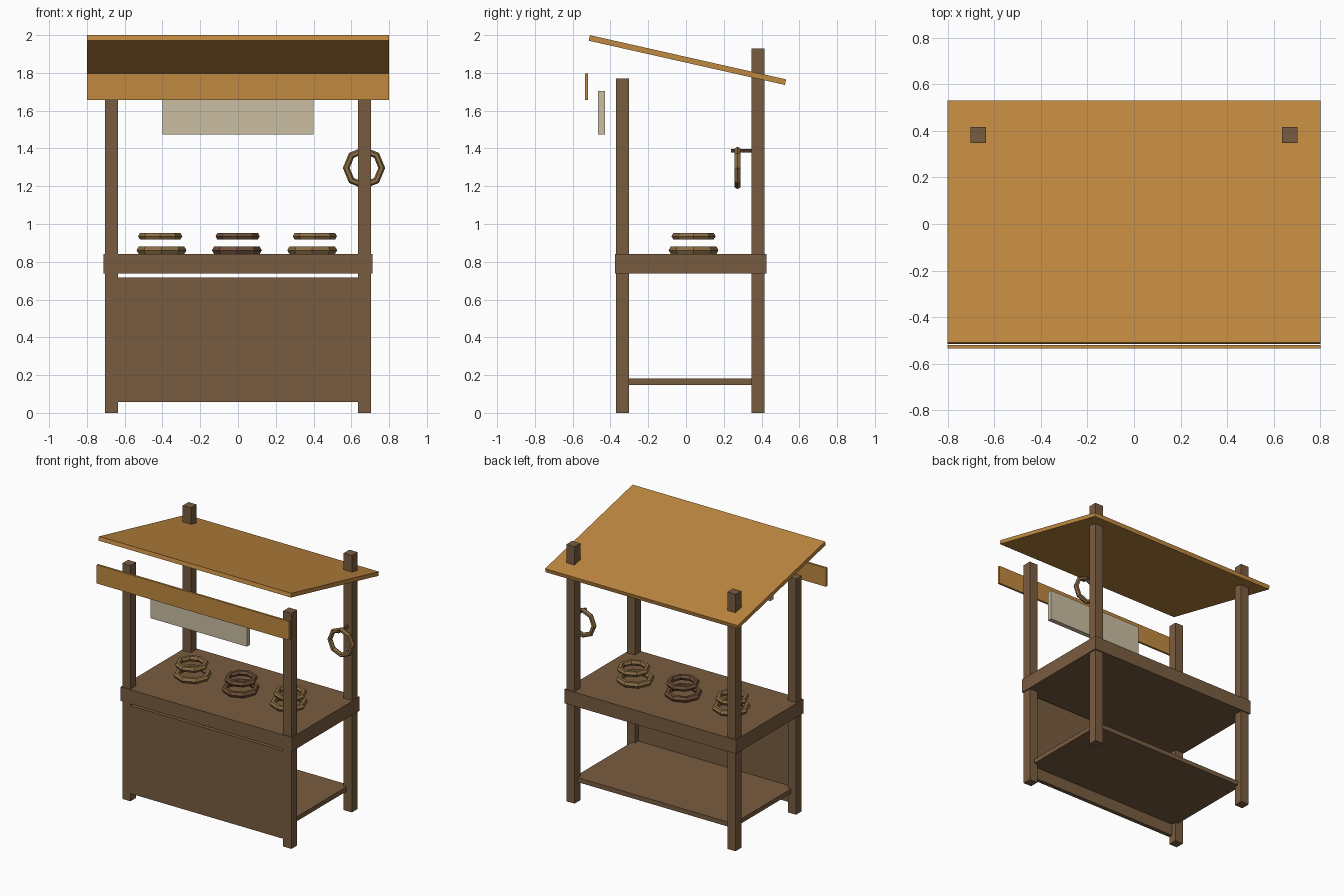
import bpy
from math import radians

cube = bpy.data.objects.get("Cube")
if cube:
    bpy.data.objects.remove(cube, do_unlink=True)


def material(name, r, g, b):
    """Make a flat colour from 0-255 display values."""
    col = [((c / 255 + 0.055) / 1.055) ** 2.4 for c in (r, g, b)] + [1]
    m = bpy.data.materials.new(name)
    m.use_nodes = True
    m.diffuse_color = col
    m.node_tree.nodes["Principled BSDF"].inputs["Base Color"].default_value = col
    return m


WOOD = material("brown wood", 121, 92, 64)
ROOF = material("orange wood", 192, 137, 64)
CREAM = material("cream board", 203, 191, 162)
TAN = material("tan ring", 140, 110, 68)
UMBER = material("umber ring", 112, 80, 58)


def finish(name, mat):
    o = bpy.context.object
    o.name = o.data.name = name
    o.data.materials.append(mat)
    return o


def box(name, x, y, z, mat, tilt=0):
    """Box from (min, max) pairs, optionally tilted about x."""
    spans = (x, y, z)
    bpy.ops.mesh.primitive_cube_add(size=1, location=[sum(s) / 2 for s in spans])
    o = finish(name, mat)
    o.scale = [s[1] - s[0] for s in spans]
    o.rotation_euler.x = radians(tilt)
    return o


def ring(name, loc, major, minor, mat, tilt=0):
    bpy.ops.mesh.primitive_torus_add(
        location=loc, rotation=(radians(tilt), 0, 0), major_radius=major,
        minor_radius=minor, major_segments=8, minor_segments=6)
    return finish(name, mat)


# Four posts, the back pair passing through the roof
for side, sx in (("left", 1), ("right", -1)):
    x = sorted((sx * 0.635, sx * 0.703))
    box(f"front_post_{side}", x, (-0.37, -0.302), (0, 1.77), WOOD)
    box(f"back_post_{side}", x, (0.348, 0.416), (0, 1.93), WOOD)

# Counter, front panel and low shelf
box("counter", (-0.712, 0.712), (-0.377, 0.425), (0.737, 0.842), WOOD)
box("front_panel", (-0.69, 0.69), (-0.37, -0.34), (0.058, 0.718), WOOD)
box("shelf", (-0.66, 0.66), (-0.35, 0.38), (0.148, 0.182), WOOD)

# Sloping roof, fascia board and hanging sign
box("roof", (-0.8, 0.8), (-0.525, 0.54), (1.853, 1.883), ROOF, -12.7)
box("fascia", (-0.8, 0.8), (-0.535, -0.519), (1.656, 1.796), ROOF)
box("sign_board", (-0.4, 0.4), (-0.465, -0.43), (1.475, 1.705), CREAM)

# Pairs of stacked rings on the counter
for spot, low_x, high_x, mat in (("right", -0.405, -0.412, TAN),
                                 ("middle", -0.006, -0.002, UMBER),
                                 ("left", 0.393, 0.407, TAN)):
    ring(f"lower_ring_{spot}", (low_x, 0.04, 0.861), 0.11, 0.022, mat)
    ring(f"upper_ring_{spot}", (high_x, 0.04, 0.935), 0.096, 0.021, mat)

# Ring hanging from a peg on the left back post
ring("hanging_ring", (0.667, 0.273, 1.297), 0.094, 0.018, TAN, 90)
bpy.ops.mesh.primitive_cylinder_add(vertices=8, radius=0.01, depth=0.13,
                                    location=(0.667, 0.303, 1.388),
                                    rotation=(radians(90), 0, 0))
finish("peg", WOOD)
